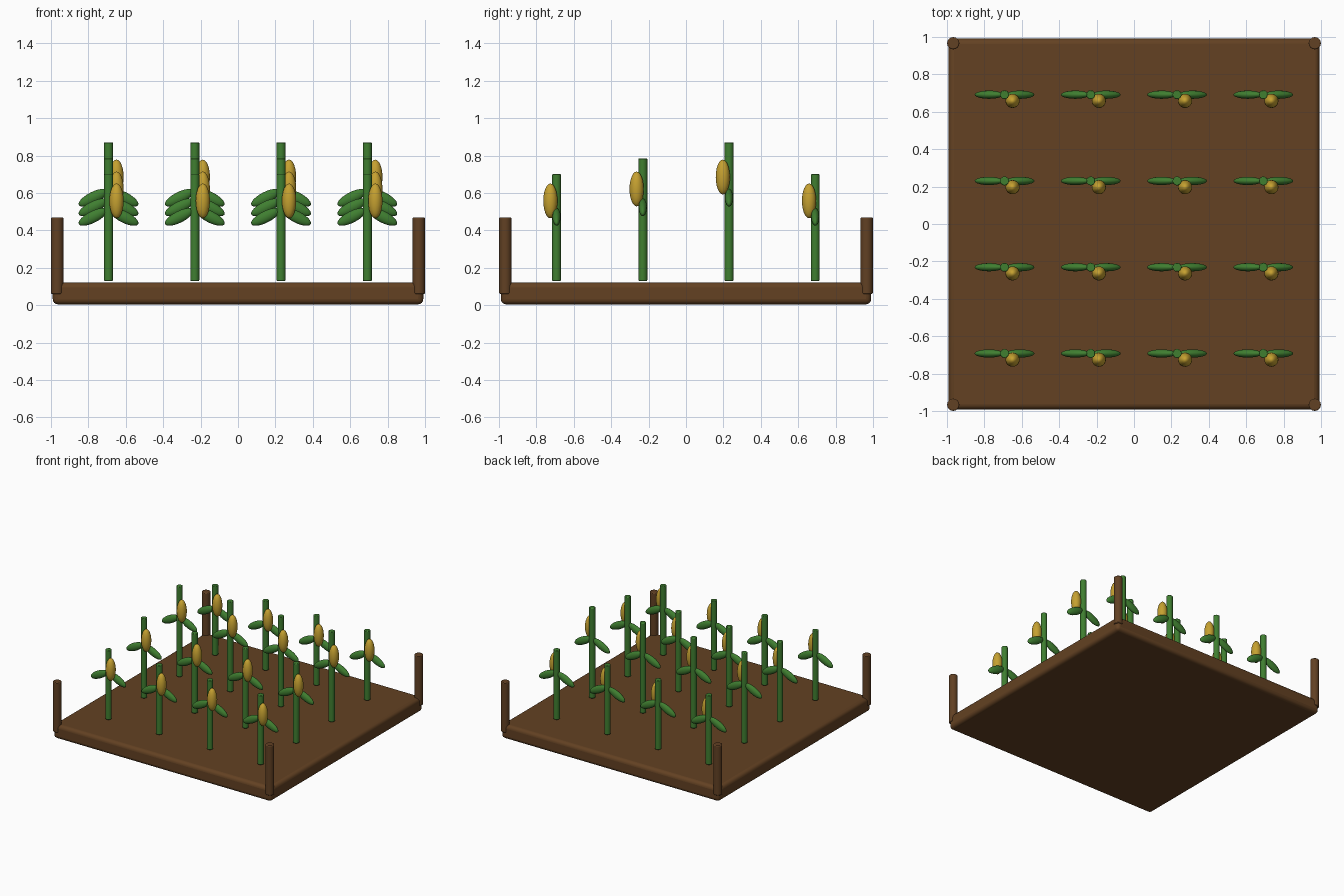
import bpy, math

if "Cube" in bpy.data.objects:
    bpy.data.objects.remove(bpy.data.objects["Cube"])


def material(name, rgb):
    m = bpy.data.materials.new(name)
    m.diffuse_color = (*rgb, 1)
    m.use_nodes = True
    m.node_tree.nodes["Principled BSDF"].inputs["Base Color"].default_value = m.diffuse_color
    return m


SOIL = material("soil_brown", (0.125, 0.053, 0.016))
WOOD = material("post_brown", (0.120, 0.052, 0.017))
GREEN = material("leaf_green", (0.050, 0.210, 0.030))
YELLOW = material("corn_yellow", (0.560, 0.355, 0.030))


def finish(name, mat, angle=40):
    o = bpy.context.object
    o.name = name
    o.data.materials.append(mat)
    bpy.ops.object.transform_apply(location=False, rotation=False, scale=True)
    bpy.ops.object.shade_smooth_by_angle(angle=math.radians(angle))
    return o


def rod(name, x, y, z0, z1, r, mat, bevel):
    bpy.ops.mesh.primitive_cylinder_add(vertices=16, radius=r, depth=z1 - z0,
                                        location=(x, y, (z0 + z1) / 2))
    o = finish(name, mat)
    b = o.modifiers.new("soft_rim", "BEVEL")
    b.width, b.segments, b.limit_method = bevel, 2, "ANGLE"


def ellipsoid(name, loc, radii, mat, tilt=0):
    bpy.ops.mesh.primitive_uv_sphere_add(segments=20, ring_count=12, radius=1,
                                         location=loc, rotation=(0, tilt, 0))
    bpy.context.object.scale = radii
    finish(name, mat, 60)


# Soil bed with rounded edges
bpy.ops.mesh.primitive_cube_add(size=1, location=(0, 0, 0.063))
bpy.context.object.scale = (1.98, 1.98, 0.117)
bed = finish("soil_bed", SOIL)
bev = bed.modifiers.new("round_edges", "BEVEL")
bev.width, bev.segments = 0.028, 4

# Corner posts
for sx in (-1, 1):
    for sy in (-1, 1):
        rod("corner_post", sx * 0.966, sy * 0.966, 0.06, 0.47, 0.033, WOOD, 0.006)

# Corn plants, each row with its own height
for row, length in enumerate((0.57, 0.655, 0.74, 0.57)):
    y = -0.692 + row * 0.461
    for col in range(4):
        x = -0.692 + col * 0.461
        rod("stalk", x, y, 0.13, 0.13 + length, 0.024, GREEN, 0.004)
        for side in (-1, 1):
            ellipsoid("leaf", (x + side * 0.083, y, 0.13 + 0.6 * length),
                      (0.085, 0.022, 0.031), GREEN, side * math.radians(27))
        ellipsoid("cob", (x + 0.043, y - 0.033, 0.13 + 0.75 * length),
                  (0.038, 0.038, 0.093), YELLOW)
